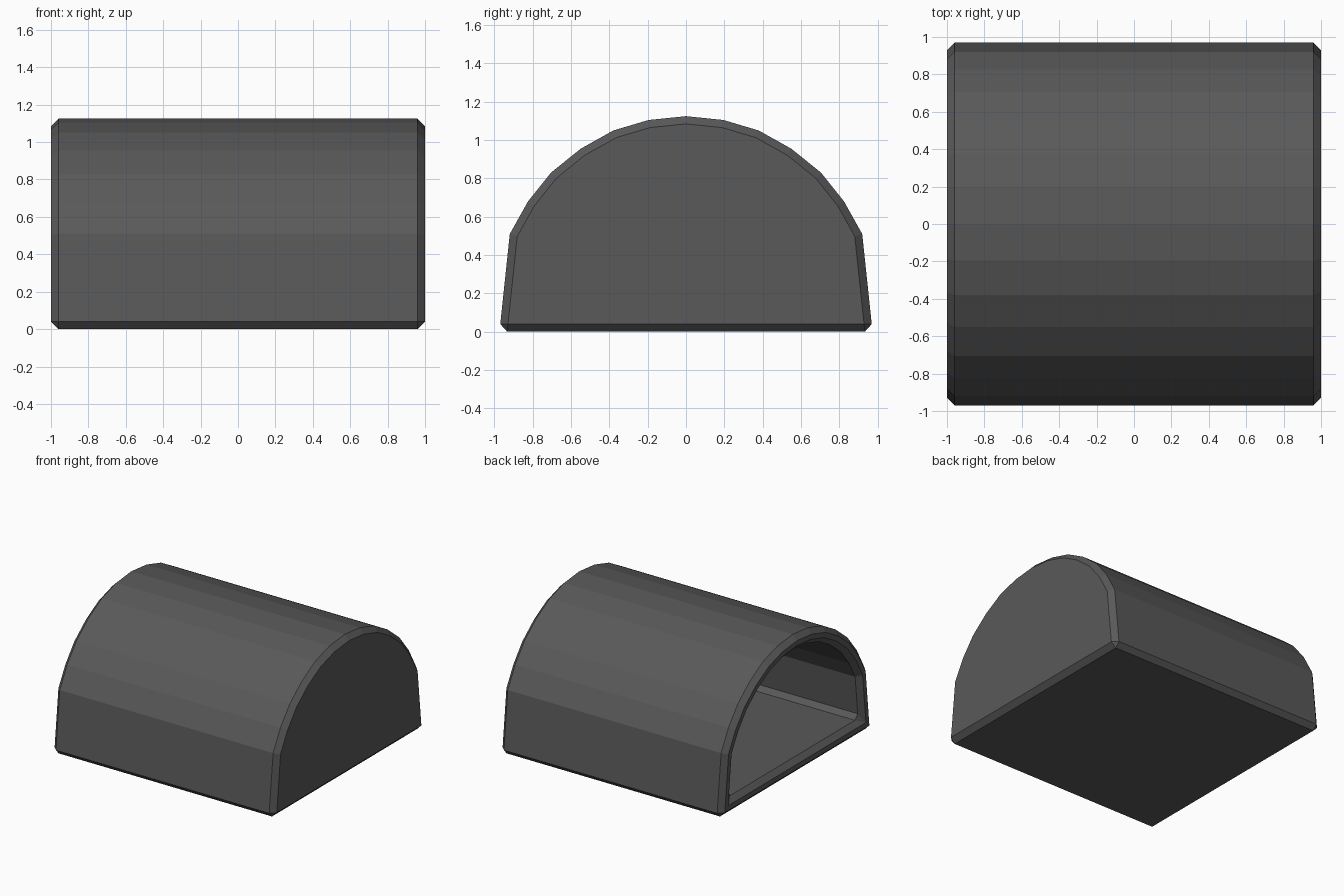
import bpy, bmesh, math
from mathutils import Vector

if "Cube" in bpy.data.objects:
    bpy.data.objects.remove(bpy.data.objects["Cube"])

WALL, BEVEL, HALF = 0.12, 0.04, 1.0

# Right half of the arch cross-section (y, z), from the floor corner to the crown
half = [(0.974, 0), (0.92, 0.51), (0.825, 0.68), (0.705, 0.83),
        (0.55, 0.955), (0.38, 1.05), (0.195, 1.105), (0, 1.125)]
outer = [Vector(p) for p in half] + [Vector((-y, z)) for y, z in half[-2::-1]]


def inset(loop, t):
    """Mitred inward offset of a counter-clockwise loop."""
    result = []
    for i, p in enumerate(loop):
        a = (p - loop[i - 1]).normalized()
        b = (loop[(i + 1) % len(loop)] - p).normalized()
        na, nb = Vector((-a.y, a.x)), Vector((-b.y, b.x))
        result.append(p + (na + nb) * t / (1 + na.dot(nb)))
    return result


inner = inset(outer, WALL)
bm = bmesh.new()


def ring(loop, x):
    return [bm.verts.new((x, p.x, p.y)) for p in loop]


def bridge(a, b):
    for i in range(len(a)):
        j = (i + 1) % len(a)
        bm.faces.new((a[i], a[j], b[j], b[i]))


# Closed outer end, outer skin, open rim, inner skin, inner end wall
rings = [ring(outer, HALF), ring(outer, -HALF),
         ring(inner, -HALF), ring(inner, HALF - WALL)]
for a, b in zip(rings, rings[1:]):
    bridge(a, b)
bm.faces.new(rings[0])
bm.faces.new(rings[-1])
bmesh.ops.recalc_face_normals(bm, faces=bm.faces[:])

mesh = bpy.data.meshes.new("arched_shelter")
bm.to_mesh(mesh)
bm.free()
shelter = bpy.data.objects.new("arched_shelter", mesh)
bpy.context.collection.objects.link(shelter)

# Single chamfer on the hard edges; the shallow arch facets stay untouched
bev = shelter.modifiers.new("chamfer", 'BEVEL')
bev.width = BEVEL
bev.segments = 1
bev.limit_method = 'ANGLE'
bev.angle_limit = math.radians(30)
bev.use_clamp_overlap = False

# Dark grey finish
mat = bpy.data.materials.new("dark_grey")
mat.diffuse_color = (0.1, 0.1, 0.1, 1)
mat.use_nodes = True
mat.node_tree.nodes["Principled BSDF"].inputs["Base Color"].default_value = mat.diffuse_color
mesh.materials.append(mat)
